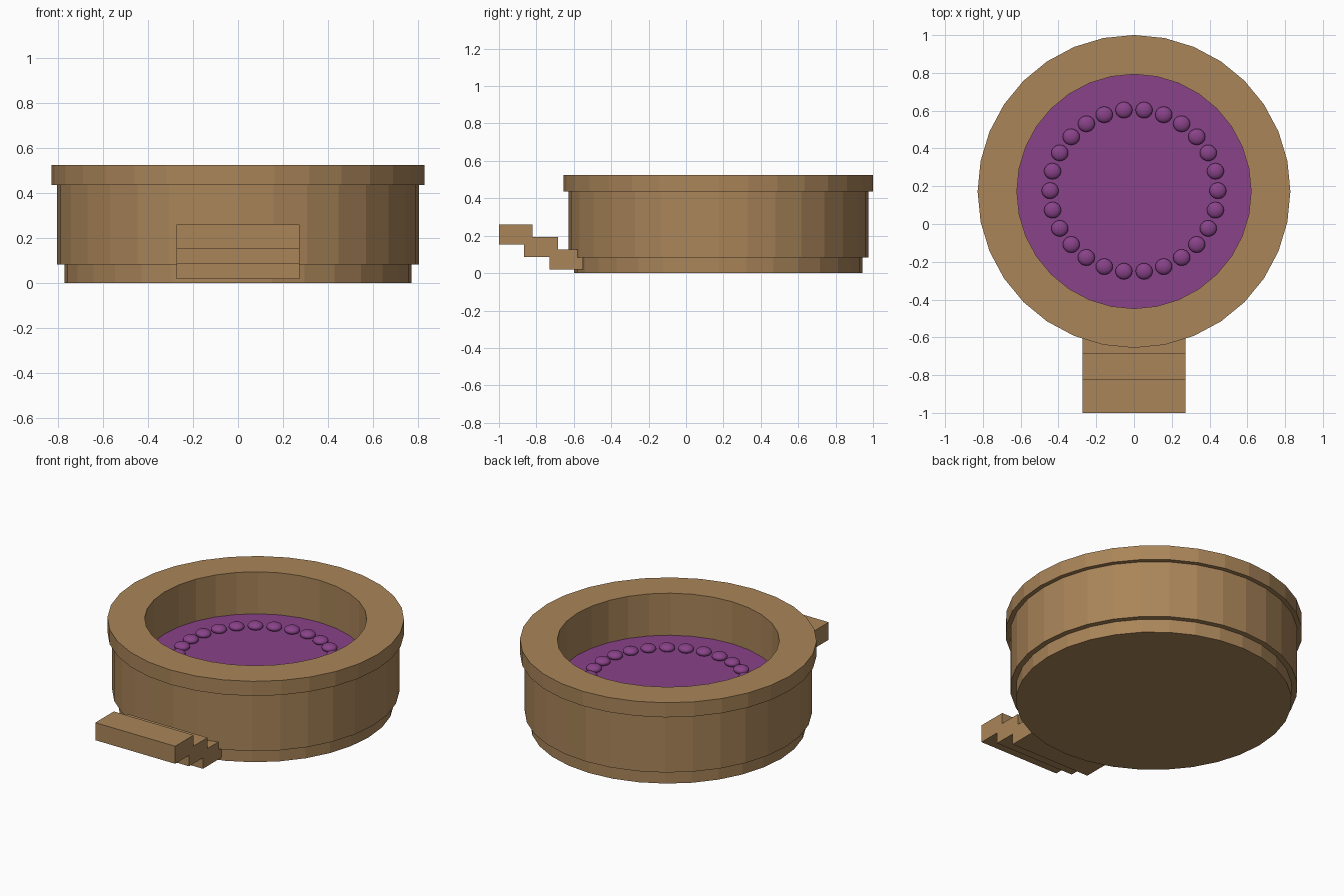
import bpy, bmesh
from math import sin, cos, tau
from mathutils import Matrix

if "Cube" in bpy.data.objects:
    bpy.data.objects.remove(bpy.data.objects["Cube"], do_unlink=True)

SIDES = 32
CENTRE_Y = 0.1725


def make_material(name, rgb):
    mat = bpy.data.materials.new(name)
    mat.use_nodes = True
    colour = (*rgb, 1.0)
    mat.diffuse_color = colour
    mat.node_tree.nodes["Principled BSDF"].inputs["Base Color"].default_value = colour
    return mat


wood = make_material("warm_brown", (0.40, 0.235, 0.10))
purple = make_material("purple", (0.25, 0.055, 0.25))


def finish(name, bm, mat, smooth=False):
    bmesh.ops.recalc_face_normals(bm, faces=bm.faces)
    for face in bm.faces:
        face.smooth = smooth
    mesh = bpy.data.meshes.new(name)
    bm.to_mesh(mesh)
    bm.free()
    mesh.materials.append(mat)
    obj = bpy.data.objects.new(name, mesh)
    bpy.context.collection.objects.link(obj)
    return obj


def disc(name, radius, bottom, top, mat):
    """Solid faceted drum."""
    bm = bmesh.new()
    bmesh.ops.create_cone(bm, cap_ends=True, segments=SIDES, radius1=radius,
                          radius2=radius, depth=top - bottom,
                          matrix=Matrix.Translation((0, CENTRE_Y, (top + bottom) / 2)))
    return finish(name, bm, mat)


def ring(name, inner, outer, bottom, top, mat):
    """Faceted tube with a rectangular section."""
    bm = bmesh.new()
    section = [(inner, bottom), (outer, bottom), (outer, top), (inner, top)]
    loops = []
    for i in range(SIDES):
        a = tau * i / SIDES
        loops.append([bm.verts.new((r * cos(a), CENTRE_Y + r * sin(a), z))
                      for r, z in section])
    for i, loop in enumerate(loops):
        following = loops[(i + 1) % SIDES]
        for j in range(4):
            k = (j + 1) % 4
            bm.faces.new((loop[j], following[j], following[k], loop[k]))
    return finish(name, bm, mat)


# Round tub: foot, wall and overhanging rim
disc("base", 0.77, 0.0, 0.083, wood)
ring("wall", 0.62, 0.802, 0.083, 0.435, wood)
ring("rim", 0.62, 0.828, 0.435, 0.525, wood)

# Flat purple filling inside the wall
disc("pool_surface", 0.62, 0.083, 0.266, purple)

# Ring of flattened beads resting on the filling
BEADS = 26
bm = bmesh.new()
for i in range(BEADS):
    a = tau * i / BEADS
    place = Matrix.Translation((0.444 * cos(a), CENTRE_Y + 0.004 + 0.43 * sin(a), 0.279))
    bmesh.ops.create_uvsphere(bm, u_segments=20, v_segments=12, radius=1.0,
                              matrix=place @ Matrix.Diagonal((0.045, 0.043, 0.024, 1)))
finish("beads", bm, purple, smooth=True)

# Three overlapping treads in front, rising away from the tub
for i in range(3):
    bm = bmesh.new()
    place = Matrix.Translation((0, -0.91 + 0.135 * i, 0.206 - 0.067 * i))
    bmesh.ops.create_cube(bm, size=1.0,
                          matrix=place @ Matrix.Diagonal((0.544, 0.18, 0.108, 1)))
    finish(f"step_{i + 1}", bm, wood)
